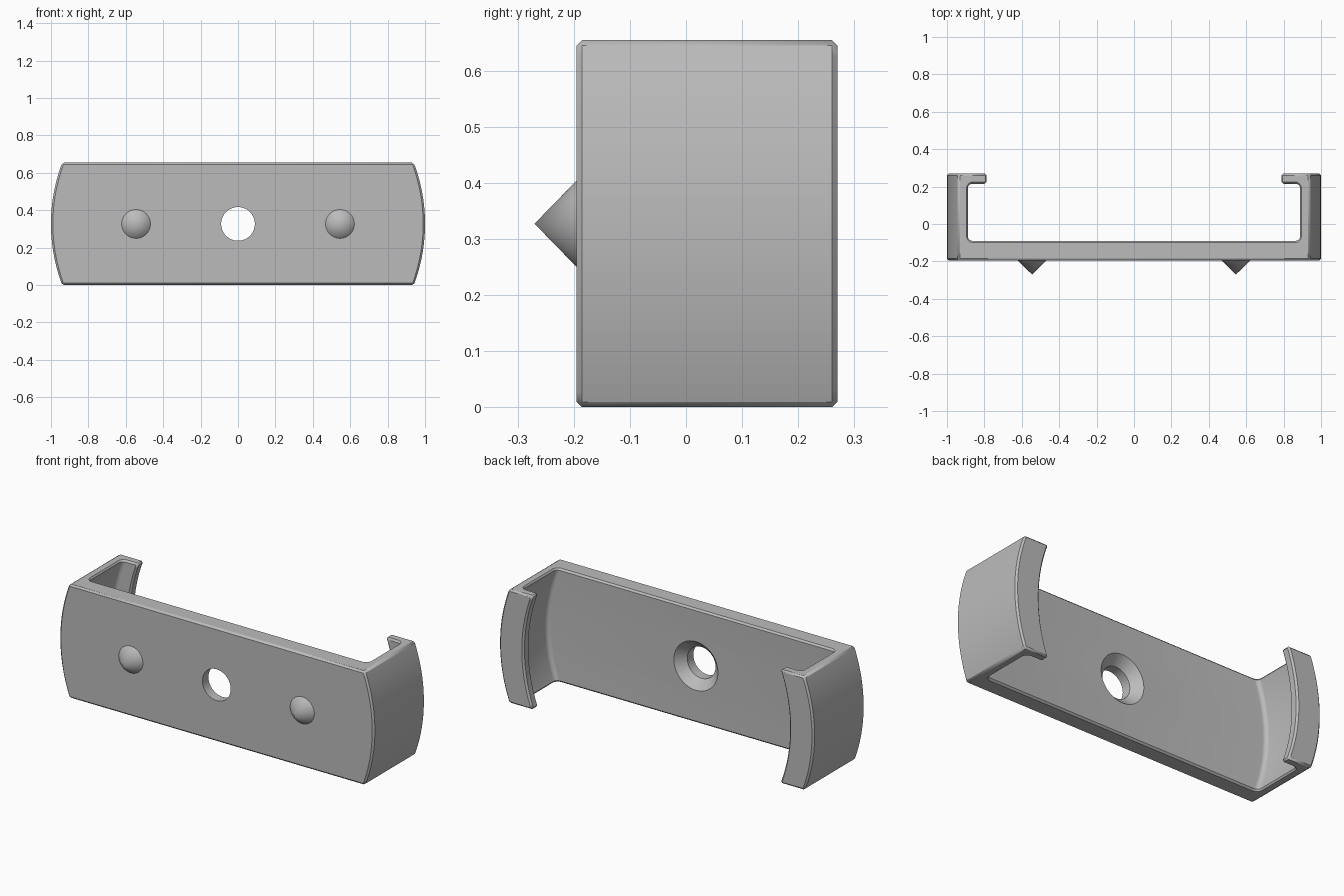
import bpy
import bmesh
import math

default = bpy.data.objects.get("Cube")
if default:
    bpy.data.objects.remove(default)

HEIGHT = 0.654
MID = HEIGHT / 2
FRONT, BACK = -0.195, 0.27
BULGE = 0.06      # how far the side walls bow out at mid height
LEVELS = 24

grey = bpy.data.materials.new("plain grey")
grey.use_nodes = True
colour = (0.5, 0.5, 0.5, 1)
grey.diffuse_color = colour
grey.node_tree.nodes["Principled BSDF"].inputs["Base Color"].default_value = colour


def make_object(name, bm):
    bmesh.ops.recalc_face_normals(bm, faces=bm.faces)
    mesh = bpy.data.meshes.new(name)
    bm.to_mesh(mesh)
    bm.free()
    mesh.materials.append(grey)
    obj = bpy.data.objects.new(name, mesh)
    bpy.context.collection.objects.link(obj)
    return obj


def loft(bm, rings):
    """Join closed rings of points with quads and cap both ends."""
    loops = [[bm.verts.new(p) for p in ring] for ring in rings]
    for a, b in zip(loops, loops[1:]):
        for i in range(len(a)):
            j = (i + 1) % len(a)
            bm.faces.new((a[i], a[j], b[j], b[i]))
    bm.faces.new(loops[0])
    bm.faces.new(loops[-1])


def lathe(name, profile, x, segments=64):
    """Round part along y from (radius, y) pairs."""
    bm = bmesh.new()
    angles = [2 * math.pi * i / segments for i in range(segments)]
    loft(bm, [[(x + r * math.cos(a), y, MID + r * math.sin(a)) for a in angles]
              for r, y in profile])
    bmesh.ops.remove_doubles(bm, verts=bm.verts, dist=0.00001)
    return make_object(name, bm)


def fillet(cx, cy, radius, start, end, steps=6):
    angles = [math.radians(start + (end - start) * i / steps) for i in range(steps + 1)]
    return [(cx + radius * math.cos(a), cy + radius * math.sin(a)) for a in angles]


def smooth(obj):
    bpy.ops.object.select_all(action="DESELECT")
    bpy.context.view_layer.objects.active = obj
    obj.select_set(True)
    bpy.ops.object.shade_smooth_by_angle(angle=math.radians(30))


# Bracket: a C-shaped section whose two arms bow outward at mid height
plate_back, lip_front, wall_in, lip_end, r = -0.09, 0.215, 0.885, 0.785, 0.025
half = [(0.94, FRONT), (0.94, BACK), (lip_end, BACK), (lip_end, lip_front)]
half += fillet(wall_in - r, lip_front - r, r, 90, 0)
half += fillet(wall_in - r, plate_back + r, r, 0, -90)
section = half + [(-x, y) for x, y in reversed(half)]

arc_radius = (MID ** 2 + BULGE ** 2) / (2 * BULGE)
rings = []
for k in range(LEVELS + 1):
    z = HEIGHT * k / LEVELS
    shift = math.sqrt(arc_radius ** 2 - (z - MID) ** 2) - arc_radius + BULGE
    rings.append([(x + math.copysign(shift, x), y, z) for x, y in section])
bm = bmesh.new()
loft(bm, rings)
bracket = make_object("bracket", bm)

chamfer = bracket.modifiers.new("edge chamfer", "BEVEL")
chamfer.width = 0.01
chamfer.segments = 1
chamfer.limit_method = "ANGLE"
chamfer.angle_limit = math.radians(45)
chamfer.use_clamp_overlap = False

# Countersunk screw hole through the plate
cutter = lathe("screw_hole_cutter",
               [(0.09, FRONT - 0.05), (0.09, plate_back - 0.05),
                (0.14, plate_back), (0.14, plate_back + 0.05)], 0)
cutter.hide_render = True
cutter.hide_viewport = True
hole = bracket.modifiers.new("screw hole", "BOOLEAN")
hole.operation = "DIFFERENCE"
hole.solver = "EXACT"
hole.object = cutter
smooth(bracket)

# Pointed locating studs on the front
for side, x in (("right", -0.545), ("left", 0.545)):
    stud = lathe(side + "_stud", [(0.077, FRONT + 0.01), (0.077, FRONT), (0, -0.27)], x)
    # drop the collapsed cap at the tip
    bm = bmesh.new()
    bm.from_mesh(stud.data)
    bmesh.ops.dissolve_degenerate(bm, dist=0.00001, edges=bm.edges)
    bm.to_mesh(stud.data)
    bm.free()
    smooth(stud)
